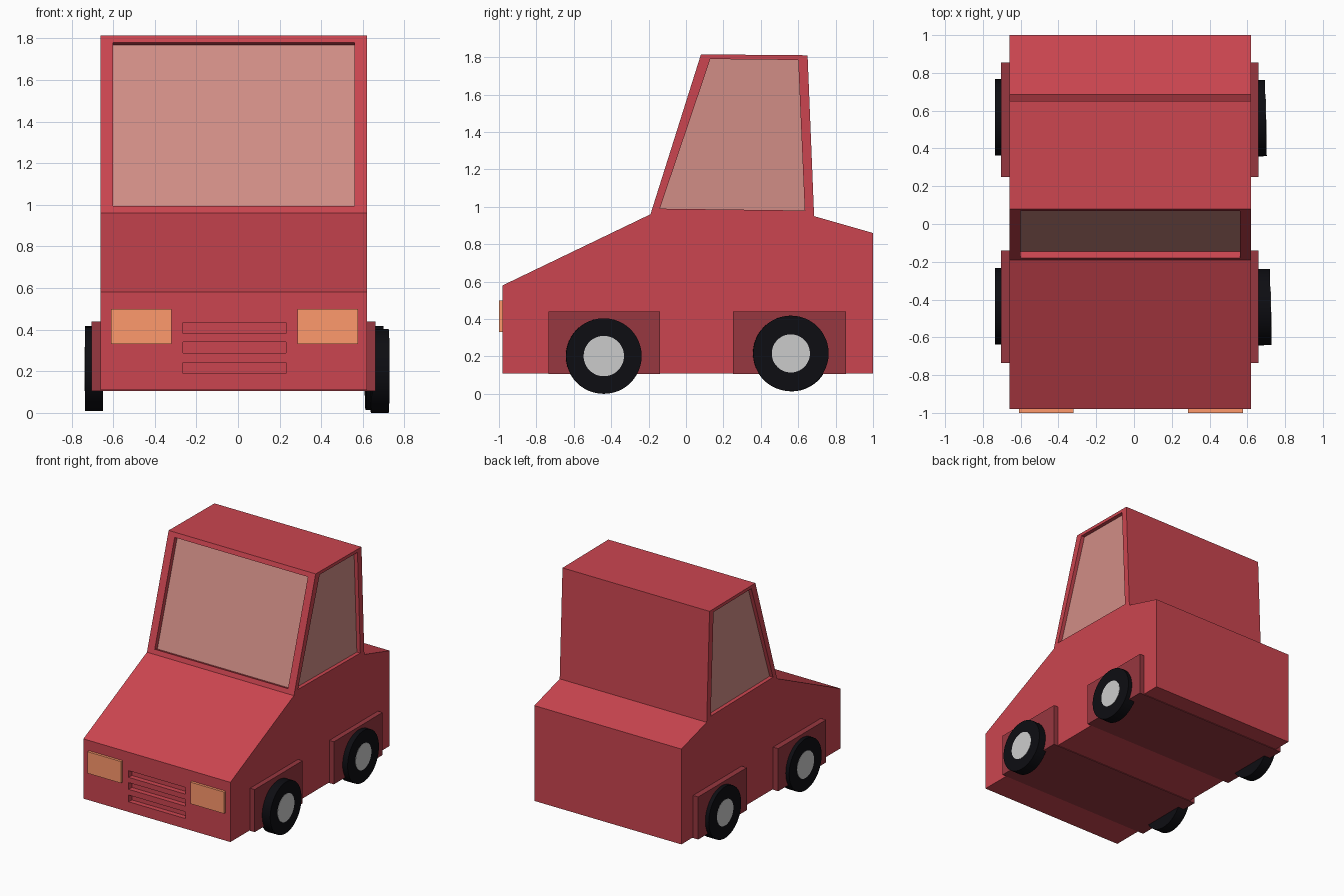
import bpy, bmesh, math
from mathutils import Matrix, Vector

if "Cube" in bpy.data.objects:
    bpy.data.objects.remove(bpy.data.objects["Cube"])


def material(name, r, g, b):
    m = bpy.data.materials.new(name)
    m.diffuse_color = (r, g, b, 1)
    m.use_nodes = True
    m.node_tree.nodes["Principled BSDF"].inputs["Base Color"].default_value = m.diffuse_color
    return m


RED = material("red paint", 0.60, 0.06, 0.08)
DARK = material("dark red", 0.31, 0.038, 0.05)
GLASS = material("window glass", 0.64, 0.27, 0.24)
LAMP = material("orange lamp", 1.0, 0.32, 0.15)
RUBBER = material("tyre black", 0.004, 0.004, 0.006)
METAL = material("hub grey", 0.58, 0.58, 0.58)


def finish(bm, name, mat):
    bmesh.ops.recalc_face_normals(bm, faces=bm.faces[:])
    me = bpy.data.meshes.new(name)
    bm.to_mesh(me)
    bm.free()
    ob = bpy.data.objects.new(name, me)
    bpy.context.collection.objects.link(ob)
    if mat:
        me.materials.append(mat)
    return ob


def prism(name, profile, x0, x1, mat=None):
    """Extrude a (y, z) outline from x0 to x1."""
    bm = bmesh.new()
    face = bm.faces.new([bm.verts.new((x0, y, z)) for y, z in profile])
    ext = bmesh.ops.extrude_face_region(bm, geom=[face])
    verts = [v for v in ext["geom"] if isinstance(v, bmesh.types.BMVert)]
    bmesh.ops.translate(bm, verts=verts, vec=(x1 - x0, 0, 0))
    return finish(bm, name, mat)


def box(name, x0, x1, y0, y1, z0, z1, mat=None):
    return prism(name, [(y0, z0), (y1, z0), (y1, z1), (y0, z1)], x0, x1, mat)


def cut(target, cutter):
    mod = target.modifiers.new("cut", 'BOOLEAN')
    mod.operation, mod.solver, mod.object = 'DIFFERENCE', 'EXACT', cutter
    bpy.context.view_layer.objects.active = target
    bpy.ops.object.modifier_apply(modifier=mod.name)
    bpy.data.objects.remove(cutter)


def disc(name, x, y, z, r, depth, yaw, mat):
    bm = bmesh.new()
    bmesh.ops.create_cone(bm, cap_ends=True, segments=48, radius1=r, radius2=r, depth=depth,
                          matrix=Matrix.Rotation(math.pi / 2, 4, 'Y'))
    ob = finish(bm, name, mat)
    ob.location, ob.rotation_euler = (x, y, z), (0, 0, yaw)
    for p in ob.data.polygons:
        p.use_smooth = len(p.vertices) == 4
    for e in ob.data.edges:
        a, b = (ob.data.vertices[i].co for i in e.vertices)
        e.use_edge_sharp = abs(a.x - b.x) < 1e-5
    return ob


# Body shell from its side profile
XL, XR = -0.66, 0.62
body = prism("car_body", [(-0.98, 0.11), (-0.98, 0.58), (-0.19, 0.96), (0.08, 1.815),
                          (0.65, 1.81), (0.685, 0.95), (1.0, 0.86), (1.0, 0.11)], XL, XR, RED)

# Recessed windscreen, sunk square to the sloping pillar
low, high = Vector((-0.179, 0.995)), Vector((0.069, 1.78))
slope = (high - low).normalized()
inward = Vector((slope.y, -slope.x))


def screen(name, d0, d1, mat=None):
    pts = [low + inward * d0, low + inward * d1, high + inward * d1, high + inward * d0]
    return prism(name, pts, -0.60, 0.56, mat)


cut(body, screen("screen_cutter", -0.05, 0.05))
screen("windscreen", 0.035, 0.06, GLASS)

# Recessed side windows
pane = [(-0.14, 0.99), (0.13, 1.79), (0.60, 1.785), (0.635, 0.98)]
for side, x, s in (("left", XL, 1), ("right", XR, -1)):
    cut(body, prism("side_cutter", pane, x - s * 0.05, x + s * 0.04))
    prism(side + "_window", pane, x + s * 0.03, x + s * 0.05, GLASS)

# Grille slots
for z in (0.19, 0.288, 0.382):
    cut(body, box("slot_cutter", -0.265, 0.23, -1.05, -0.94, z, z + 0.053))

# Headlamps
box("left_headlamp", -0.61, -0.32, -1.0, -0.97, 0.33, 0.50, LAMP)
box("right_headlamp", 0.285, 0.578, -1.0, -0.97, 0.33, 0.50, LAMP)

# Wheel arch blocks running across the car
box("front_wheel_arch", -0.705, 0.66, -0.735, -0.14, 0.105, 0.44, DARK)
box("rear_wheel_arch", -0.705, 0.66, 0.25, 0.855, 0.105, 0.44, DARK)

# Wheels: outer face x, axle y and z, hub radius, slight toe on the right side
T = math.radians(1.4)
for name, xo, y, z, rh, s, yaw in (("front_left", -0.735, -0.435, 0.21, 0.105, -1, 0),
                                   ("rear_left", -0.735, 0.565, 0.215, 0.102, -1, 0),
                                   ("front_right", 0.724, -0.44, 0.202, 0.108, 1, T),
                                   ("rear_right", 0.698, 0.56, 0.216, 0.102, 1, T)):
    disc(name + "_tyre", xo - s * 0.0425, y, z, 0.202, 0.085, yaw, RUBBER)
    disc(name + "_hub", xo - s * 0.018, y, z, rh, 0.04, yaw, METAL)
